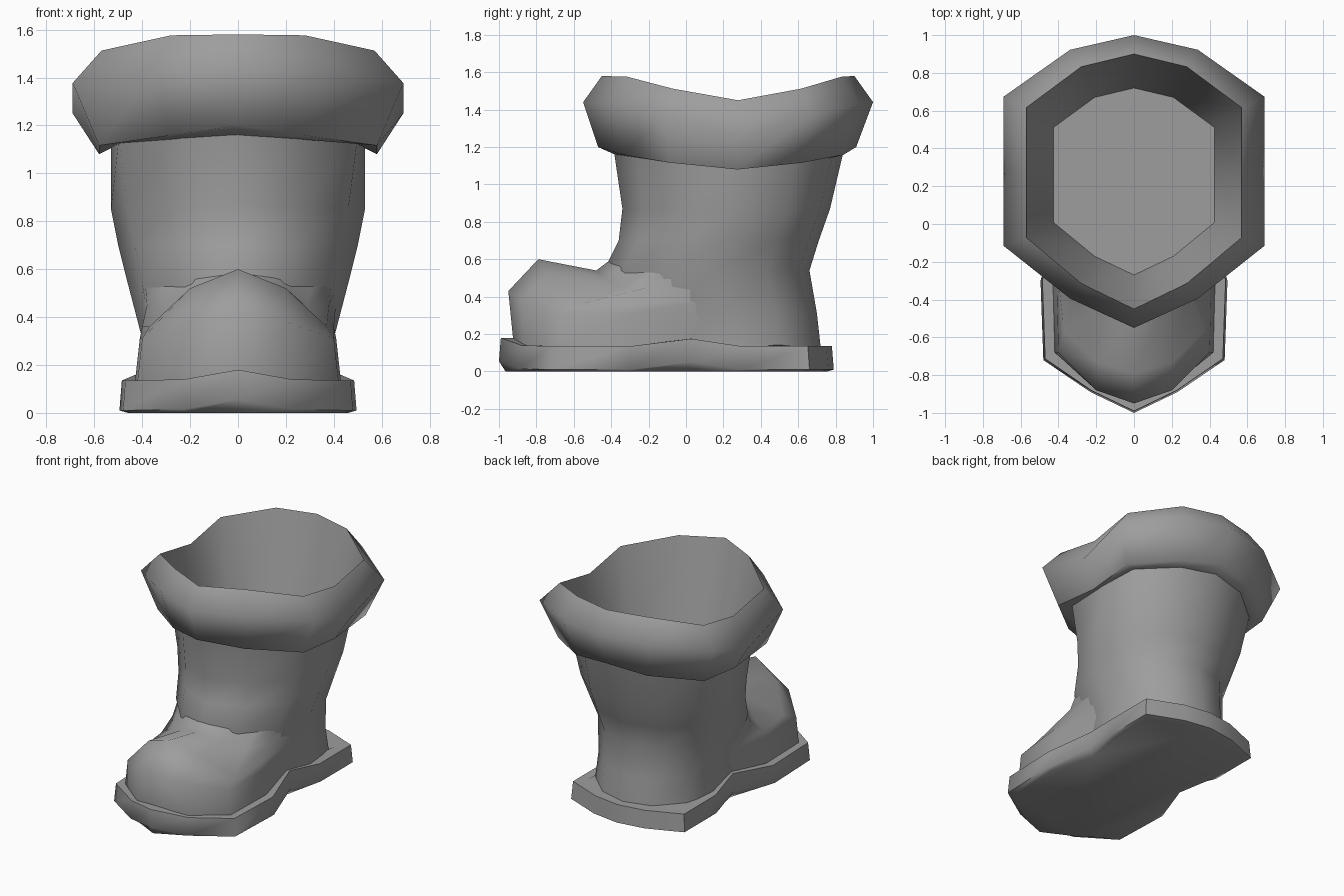
import bpy
import math

if "Cube" in bpy.data.objects:
    bpy.data.objects.remove(bpy.data.objects["Cube"])

grey = bpy.data.materials.new("boot_grey")
grey.use_nodes = True
grey.diffuse_color = (0.34, 0.34, 0.34, 1)
grey.node_tree.nodes["Principled BSDF"].inputs["Base Color"].default_value = (0.34, 0.34, 0.34, 1)


def build(name, verts, faces, angle):
    mesh = bpy.data.meshes.new(name)
    mesh.from_pydata(verts, [], faces)
    mesh.materials.append(grey)
    obj = bpy.data.objects.new(name, mesh)
    bpy.context.collection.objects.link(obj)
    bpy.ops.object.select_all(action="DESELECT")
    obj.select_set(True)
    bpy.context.view_layer.objects.active = obj
    bpy.ops.object.mode_set(mode="EDIT")
    bpy.ops.mesh.select_all(action="SELECT")
    bpy.ops.mesh.normals_make_consistent(inside=False)
    bpy.ops.object.mode_set(mode="OBJECT")
    bpy.ops.object.shade_smooth_by_angle(angle=math.radians(angle))


def loft(name, halves, angle, closed=True, first_cap=False, last_cap=False):
    """Mirror half outlines across x = 0 and skin them in order."""
    rings = []
    for half in halves:
        mirrored = half[-2:0:-1] if closed else half[:0:-1]
        left = [(-x, y, z) for x, y, z in mirrored]
        rings.append(half + left if closed else left + half)
    n = len(rings[0])
    verts = [p for ring in rings for p in ring]
    faces = []
    for r in range(len(rings) - 1):
        for i in range(n if closed else n - 1):
            j = (i + 1) % n
            a, b = r * n, (r + 1) * n
            faces.append((a + i, a + j, b + j, b + i))
    if first_cap:
        faces.append(tuple(range(n)))
    if last_cap:
        faces.append(tuple(range(len(verts) - n, len(verts))))
    build(name, verts, faces, angle)


# Leg outline from front to back: width share, depth share
LEG = [(0, 0), (.49, .1), (1, .28), (1, .54), (1, .79), (.49, .95), (0, 1)]


def leg_ring(width, front, back, z_end, z_side, dip_a=.35, dip_b=.7, corner=1):
    dips = (0, dip_a, dip_b, 1, dip_b, dip_a, 0)
    ring = []
    for i, (u, t) in enumerate(LEG):
        x = width * u * (corner if i in (2, 4) else 1)
        ring.append((x, front + (back - front) * t, z_end + (z_side - z_end) * dips[i]))
    return ring


# Shaft
loft("shaft", [
    leg_ring(.395, -.3, .72, .13, .13, corner=.93),
    leg_ring(.4, -.36, .7, .31, .31, corner=.9),
    leg_ring(.46, -.44, .66, .54, .54, corner=.87),
    leg_ring(.5, -.36, .71, .7, .7, corner=.86),
    leg_ring(.53, -.34, .77, .87, .85, corner=.87),
    leg_ring(.53, -.39, .85, 1.21, 1.11, corner=.94)], 60)

# Fur cuff, its lining and the inner floor
loft("cuff", [
    leg_ring(.52, -.38, .84, 1.16, 1.11, corner=.95),
    leg_ring(.58, -.47, .91, 1.2, 1.08),
    leg_ring(.69, -.55, 1, 1.44, 1.25, .05, .33),
    leg_ring(.57, -.45, .9, 1.58, 1.45, .03, .52),
    leg_ring(.425, -.27, .72, .88, .88)], 69, last_cap=True)

# Toe cap, from the sole up and back into the instep
loft("toe_cap", [
    [(0, -.92, .13), (.2, -.86, .13), (.42, -.68, .13), (.43, -.3, .13), (.35, .1, .13)],
    [(0, -.95, .43), (.2, -.88, .38), (.4, -.68, .31), (.41, -.3, .31), (.37, .13, .31)],
    [(0, -.79, .6), (.2, -.73, .52), (.37, -.57, .36), (.4, -.3, .36), (.39, .13, .38)],
    [(0, -.48, .54), (.16, -.43, .49), (.29, -.33, .44), (.38, -.2, .45), (.41, .12, .46)],
    [(0, -.4, .6), (.18, -.33, .57), (.31, -.2, .56), (.39, -.1, .57), (.43, .1, .56)],
], 75, closed=False)

# Sole outline from toe to heel, with the lift of its lower edge at tip and arch
SOLE = [(0, -1, .045), (.23, -.89, .005), (.48, -.72, 0), (.495, -.3, 0), (.4, .03, .04),
        (.45, .3, 0), (.45, .66, 0), (.2, .76, 0), (0, .79, 0)]


def sole_ring(inset, height, lift=1):
    scale_x, scale_y = 1 - inset / .49, 1 - inset / .9
    return [(x * scale_x, -.1 + (y + .1) * scale_y, z * lift + height) for x, y, z in SOLE]


loft("sole", [sole_ring(.035, 0, 0), sole_ring(0, .01), sole_ring(.01, .135),
              sole_ring(.08, .135)], 58, first_cap=True, last_cap=True)
